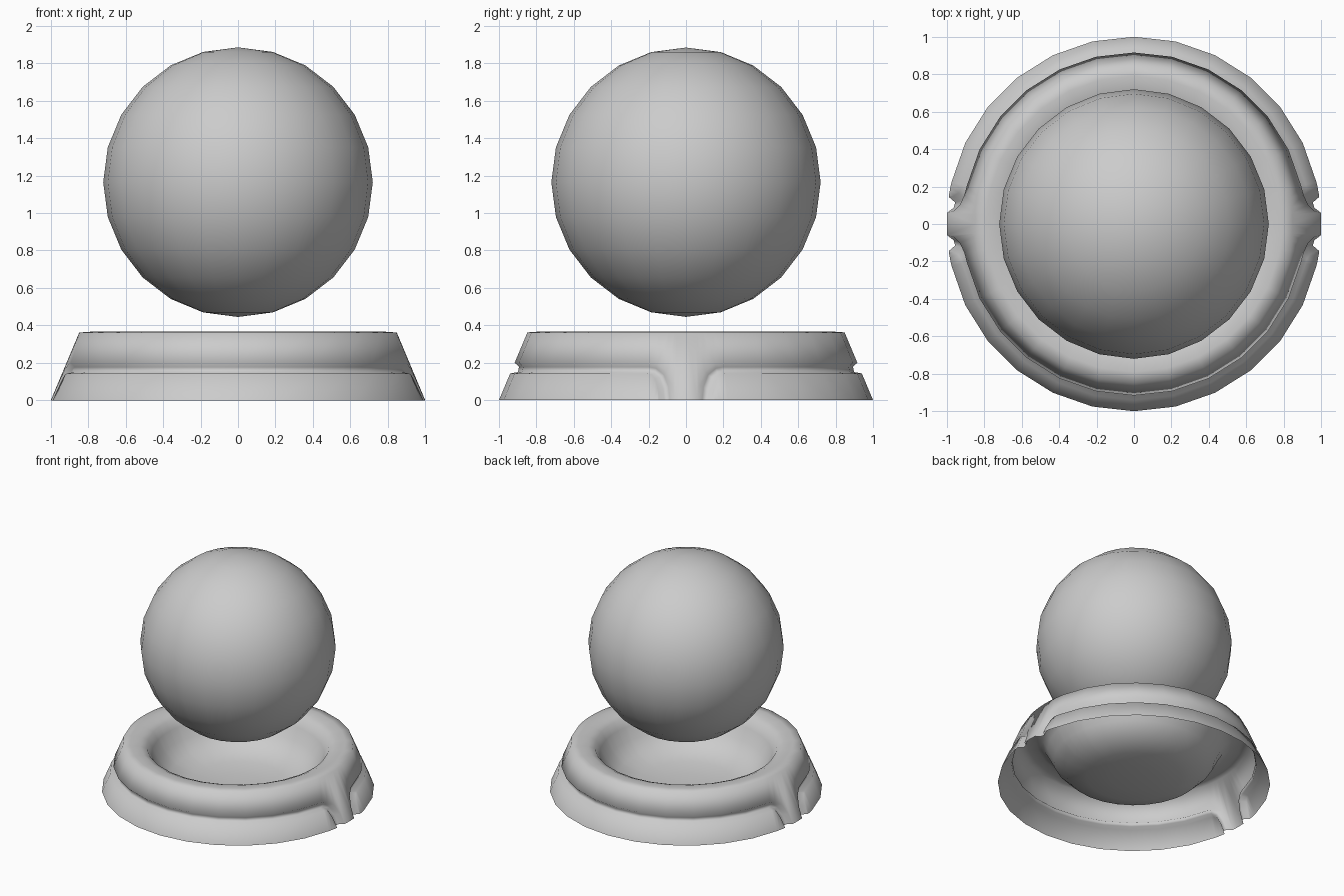
import bpy, bmesh
from math import pi, sin, cos, radians

if "Cube" in bpy.data.objects:
    bpy.data.objects.remove(bpy.data.objects["Cube"])


def smooth(obj, angle):
    bpy.ops.object.select_all(action='DESELECT')
    obj.select_set(True)
    bpy.context.view_layer.objects.active = obj
    bpy.ops.object.shade_smooth_by_angle(angle=radians(angle))


# Ball floating above the dish
bpy.ops.mesh.primitive_uv_sphere_add(segments=24, ring_count=12, radius=0.72,
                                     location=(0, 0, 1.165))
ball = bpy.context.object
ball.name = "ball"
smooth(ball, 60)


# Base shell: one quadrant built as rows of (angle, radius, z), then mirrored
def cone(z):
    return 1 - 0.42 * z


STEPS = [k * pi / 14 for k in range(1, 8)]


def path(corner, z_end, depth=0.0):
    """Line on the cone that runs round the base and turns down beside the side tab."""
    pts = corner + [(a, z_end) for a in STEPS]
    return [(a, cone(z) - depth, z) for a, z in pts]


# Groove edges: body side, floor (two lines) and lip side
body_edge = path([(0.06, 0), (0.072, 0.08), (0.11, 0.155), (0.17, 0.193)], 0.2)
floor_in = path([(0.09, 0), (0.10, 0.07), (0.13, 0.135), (0.18, 0.17)], 0.177, 0.033)
floor_out = path([(0.12, 0), (0.13, 0.06), (0.155, 0.12), (0.19, 0.145)], 0.15, 0.038)
lip_edge = path([(0.145, 0), (0.155, 0.06), (0.175, 0.115), (0.2, 0.137)], 0.142)
lip_foot = [(a, 1.0, 0) for a, r, z in lip_edge]

# Dish and rim profile, centre to outer top edge
profile = [(0, 0.03), (0.18, 0.037), (0.35, 0.055), (0.5, 0.10), (0.59, 0.19),
           (0.635, 0.28), (0.67, 0.34), (0.72, 0.362), (0.79, 0.366), (0.848, 0.362)]
tab_edge = [(0, 1.0, 0)] + body_edge
body_rows = [[(a, r, z) for a, _, _ in tab_edge] for r, z in profile] + [tab_edge]
lip_rows = [body_edge, floor_in, floor_out, lip_edge, lip_foot]

bm = bmesh.new()
for rows in (body_rows, lip_rows):
    grid = [[bm.verts.new((r * cos(a), r * sin(a), z)) for a, r, z in row] for row in rows]
    for i in range(len(grid) - 1):
        for j in range(len(grid[0]) - 1):
            bm.faces.new((grid[i][j], grid[i + 1][j], grid[i + 1][j + 1], grid[i][j + 1]))
bmesh.ops.remove_doubles(bm, verts=bm.verts, dist=0.0005)
mesh = bpy.data.meshes.new("dish_base")
bm.to_mesh(mesh)
bm.free()
base = bpy.data.objects.new("dish_base", mesh)
bpy.context.collection.objects.link(base)
smooth(base, 72)
mirror = base.modifiers.new("mirror", 'MIRROR')
mirror.use_axis = (True, True, False)
mirror.merge_threshold = 0.0005
